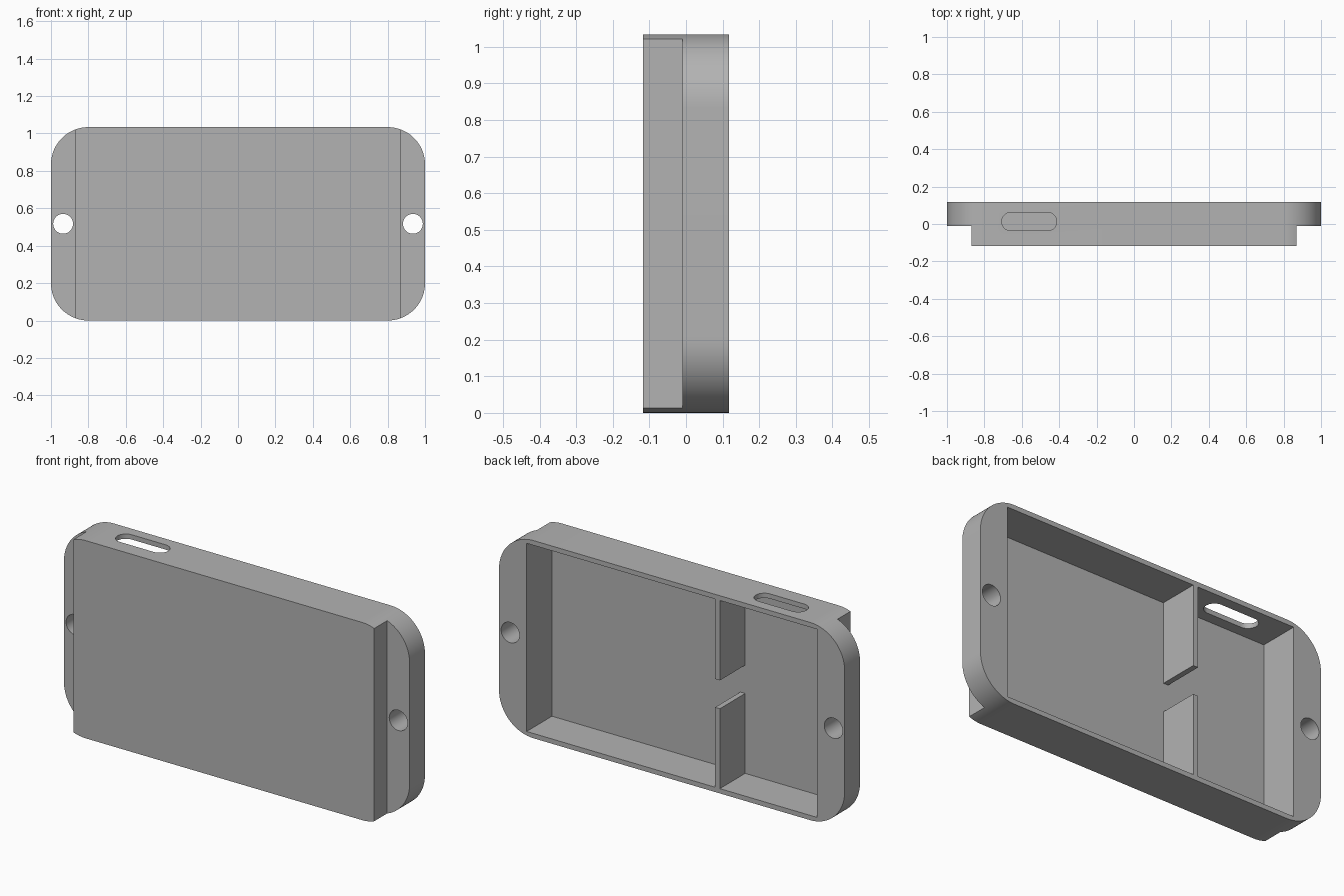
import bpy
import bmesh
import math

if "Cube" in bpy.data.objects:
    bpy.data.objects.remove(bpy.data.objects["Cube"], do_unlink=True)

HEIGHT = 1.034
MID = HEIGHT / 2
FRONT, BACK, FLANGE_FRONT = -0.117, 0.117, -0.01

grey = bpy.data.materials.new("plain grey")
grey.use_nodes = True
colour = (0.45, 0.45, 0.45, 1)
grey.diffuse_color = colour
grey.node_tree.nodes["Principled BSDF"].inputs["Base Color"].default_value = colour


def prism(name, outline, low, high, axis="Y"):
    """Extrude an outline: (x, z) along Y, or (x, y) along Z."""
    bm = bmesh.new()
    place = (lambda a, b, d: (a, d, b)) if axis == "Y" else (lambda a, b, d: (a, b, d))
    near = [bm.verts.new(place(a, b, low)) for a, b in outline]
    far = [bm.verts.new(place(a, b, high)) for a, b in outline]
    bm.faces.new(near)
    bm.faces.new(far)
    for i in range(len(outline)):
        j = (i + 1) % len(outline)
        bm.faces.new((near[i], near[j], far[j], far[i]))
    bmesh.ops.recalc_face_normals(bm, faces=bm.faces)
    mesh = bpy.data.meshes.new(name)
    bm.to_mesh(mesh)
    bm.free()
    mesh.materials.append(grey)
    obj = bpy.data.objects.new(name, mesh)
    bpy.context.collection.objects.link(obj)
    return obj


def rounded(cx, cy, half_w, half_h, radius, steps=24):
    """Rounded rectangle; coinciding points are dropped."""
    points = []
    for quarter, (sx, sy) in enumerate([(1, 1), (-1, 1), (-1, -1), (1, -1)]):
        for k in range(steps + 1):
            t = (quarter + k / steps) * math.pi / 2
            p = (cx + sx * (half_w - radius) + radius * math.cos(t),
                 cy + sy * (half_h - radius) + radius * math.sin(t))
            if not points or math.dist(p, points[-1]) > 1e-5:
                points.append(p)
    if math.dist(points[0], points[-1]) < 1e-5:
        points.pop()
    return points


def rectangle(x0, x1, y0, y1):
    return [(x0, y0), (x1, y0), (x1, y1), (x0, y1)]


# Rounded tray body
body = prism("tray_body", rounded(0, MID, 1, MID, 0.2), FRONT, BACK)
cutters = []

# Side shoulders leave thin mounting ears, each with a screw hole
for side, s in (("left", 1), ("right", -1)):
    x0, x1 = sorted((s * 0.87, s * 1.1))
    cutters.append(prism(side + "_shoulder_cutter", rectangle(x0, x1, -0.1, 1.2),
                         FRONT - 0.1, FLANGE_FRONT))
    cutters.append(prism(side + "_hole_cutter",
                         rounded(s * 0.935, MID, 0.053, 0.053, 0.053, 12), -0.2, 0.2))

# Open back pocket, narrowed by two divider walls with a gap between them
end, low, high = 0.84, 0.025, HEIGHT - 0.025
wall_a, wall_b = -0.278, -0.25
gap_low, gap_high = MID - 0.074, MID + 0.074
pocket = [(-end, low), (wall_a, low), (wall_a, gap_low), (wall_b, gap_low),
          (wall_b, low), (end, low), (end, high), (wall_b, high),
          (wall_b, gap_high), (wall_a, gap_high), (wall_a, high), (-end, high)]
cutters.append(prism("pocket_cutter", pocket, FRONT + 0.025, BACK + 0.1))

# Slot through the top wall
cutters.append(prism("slot_cutter", rounded(-0.56, 0.013, 0.147, 0.049, 0.049, 12),
                     HEIGHT - 0.1, HEIGHT + 0.1, "Z"))

# Carve the body
bpy.ops.object.select_all(action="DESELECT")
bpy.context.view_layer.objects.active = body
body.select_set(True)
for cutter in cutters:
    cutter.hide_render = True
    mod = body.modifiers.new(cutter.name, "BOOLEAN")
    mod.operation = "DIFFERENCE"
    mod.solver = "EXACT"
    mod.object = cutter
    bpy.ops.object.modifier_apply(modifier=mod.name)
    bpy.data.objects.remove(cutter, do_unlink=True)

bpy.ops.object.shade_smooth_by_angle(angle=math.radians(30))
